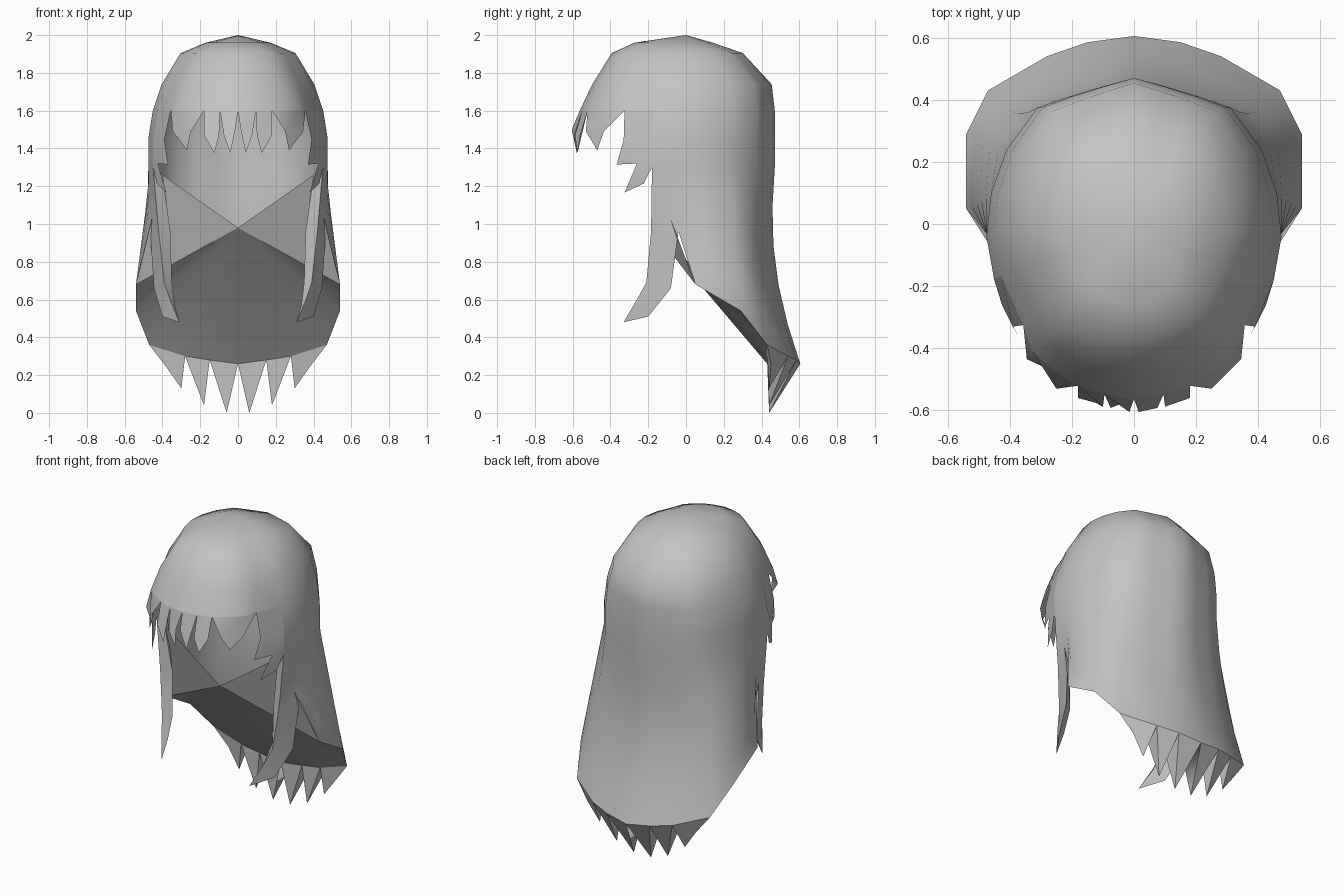
import bpy, bmesh, math
from mathutils import Vector as V

if "Cube" in bpy.data.objects:
    bpy.data.objects.remove(bpy.data.objects["Cube"])

hair = bpy.data.materials.new("ash_grey")
hair.diffuse_color = (0.55, 0.55, 0.55, 1)
hair.use_nodes = True
hair.node_tree.nodes["Principled BSDF"].inputs["Base Color"].default_value = hair.diffuse_color


def build(name, faces, angle=50):
    """Make the right half from polygons, then mirror it across x."""
    bm = bmesh.new()
    for f in faces:
        pts = [V(p) for p in f]
        pts = [p for i, p in enumerate(pts) if (p - pts[i - 1]).length > 1e-5]
        if len(pts) > 2:
            bm.faces.new([bm.verts.new(p) for p in pts])
    bmesh.ops.remove_doubles(bm, verts=bm.verts, dist=1e-4)
    me = bpy.data.meshes.new(name)
    bm.to_mesh(me)
    bm.free()
    me.materials.append(hair)
    ob = bpy.data.objects.new(name, me)
    bpy.context.collection.objects.link(ob)
    bpy.ops.object.select_all(action='DESELECT')
    ob.select_set(True)
    bpy.context.view_layer.objects.active = ob
    bpy.ops.object.shade_smooth_by_angle(angle=math.radians(angle))
    ob.modifiers.new("Mirror", 'MIRROR')
    return ob


def grid(rows):
    """Quads between rows listed from top to bottom."""
    return [(a[i], b[i], b[i + 1], a[i + 1])
            for a, b in zip(rows, rows[1:]) for i in range(len(a) - 1)]


# Head outline, front centre round to back centre
outline = [(0, -.605), (.1, -.59), (.19, -.56), (.27, -.51), (.345, -.44),
           (.375, -.35), (.45, -.18), (.475, -.04), (.46, .1), (.41, .24),
           (.31, .375), (.21, .41), (.1, .443), (0, .47)]
# Lower hem of the long hair, from the lock round to back centre
hem = [(.42, -.185, .96), (.465, -.04, .96), (.54, .05, .68), (.54, .29, .54),
       (.47, .43, .36), (.28, .54, .3), (.15, .585, .28), (0, .605, .26)]


def ring(xs, front, back, z):
    return [V((x * xs, y * (front if y < 0 else back), z)) for x, y in outline]


# Crown: rings from the top point to the fringe line
crown = [ring(*r) for r in ((0, 0, 0, 2), (.36, .45, .3, 1.96), (.64, .65, .64, 1.905),
                            (.85, .82, .965, 1.74), (.95, .93, 1, 1.6))]
brow = crown[-1]

# Long hair: from the fringe line down to the hem, flaring out
fall = [brow[6:], ring(1, 1, 1, 1.45)[6:], ring(1, 1, 1, 1.3)[6:]]
start = fall[-1]
for t in (.2, .4, .6, .8, 1):
    row = []
    for i, (p, h) in enumerate(zip(start, hem)):
        h = V(h)
        q = p.lerp(h, t)
        if i > 3:
            q.y = p.y + (h.y - p.y) * t * t - .03 * math.sin(math.pi * t)
        row.append(q)
    fall.append(row)
build("hair_shell", grid(crown) + grid(fall), 60)

# Fringe: pointed strands hanging from the fringe line
build("fringe", [
    [brow[0], (.015, -.605, 1.5), (.04, -.578, 1.375), (.075, -.592, 1.47), brow[1]],
    [brow[1], (.1, -.588, 1.47), (.125, -.575, 1.375), (.18, -.56, 1.47), brow[2]],
    [brow[2], (.25, -.53, 1.49), brow[3]],
    [brow[3], (.25, -.53, 1.49), (.27, -.47, 1.39), (.345, -.435, 1.49), brow[4]],
    [brow[4], (.345, -.435, 1.49), brow[5]]])

# Sideburns: ragged edge in front of the ears
build("sideburn", [
    [brow[5], (.39, -.33, 1.445), (.425, -.26, 1.32), fall[1][0], brow[6]],
    [(.39, -.33, 1.445), (.37, -.367, 1.315), (.425, -.26, 1.32)],
    [(.425, -.26, 1.32), (.43, -.224, 1.214), start[0], fall[1][0]],
    [(.425, -.26, 1.32), (.38, -.325, 1.167), (.43, -.224, 1.214)]])

# Side locks: outer face, front edge and inner face closing to a tip
tip = (.31, -.33, .48)
front = [start[0], (.42, -.185, .96), (.39, -.21, .69), (.36, -.26, .6), tip]
back = [start[1], (.465, -.04, .96), (.445, -.08, .66), (.4, -.2, .51), tip]
inner = [(.4, -.17, 1.26), (.358, -.15, .96), (.35, -.16, .69), (.335, -.23, .57), tip]
lock = [[i, f] for i, f in zip(inner, front)]
lock_in = [[b, i] for b, i in zip(back, inner)]
lock_out = [[f, b] for f, b in zip(front, back)]
build("side_lock", grid(lock) + grid(lock_in) + grid(lock_out[1:]), 40)

# Back tips: hollow-backed spikes below the hem
inside = [hem[4], (.28, .43, .3), (.15, .43, .28), (0, .43, .26)]
tips = [(.3, .44, .13), (.18, .44, .04), (.06, .44, 0)]
spikes = []
for i, t in enumerate(tips):
    a, b, c, d = hem[4 + i], hem[5 + i], inside[i], inside[i + 1]
    edge = [(.385, .45, .25)] if i == 0 else []
    spikes += [[a] + edge + [t, b], [d, t] + edge + [c], [b, t, d]]
    if i:
        spikes.append([a, c, t])
build("back_tips", spikes, 35)

# Underside: sheet from the nape point out to the hem
nape = (0, -.18, .98)
rim = [inner[0], hem[2], hem[3]] + inside
build("underside", [(nape, b, a) for a, b in zip(rim, rim[1:])], 35)
